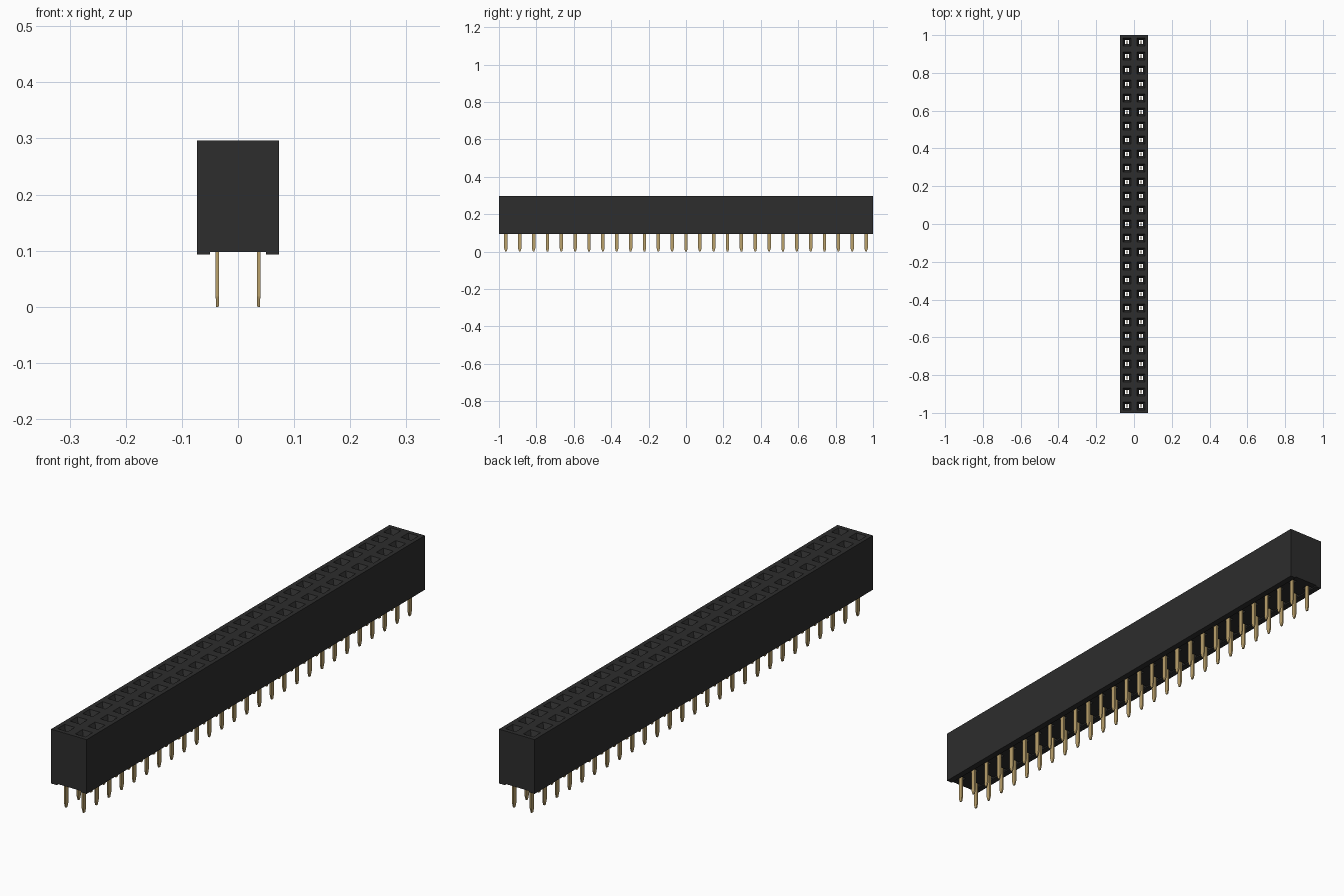
import bpy
import bmesh
from mathutils import Vector

cube = bpy.data.objects.get("Cube")
if cube:
    bpy.data.objects.remove(cube)

COUNT = 27
PITCH = 2 / COUNT
HALF_W = 0.0735
BASE, TOP, RAIL_Z = 0.098, 0.296, 0.093
ROWS = (-HALF_W / 2, HALF_W / 2)
COLUMNS = [-1 + PITCH * (i + 0.5) for i in range(COUNT)]


def material(name, color):
    mat = bpy.data.materials.new(name)
    mat.use_nodes = True
    mat.diffuse_color = color
    bsdf = mat.node_tree.nodes["Principled BSDF"]
    bsdf.inputs["Base Color"].default_value = color
    bsdf.inputs["Roughness"].default_value = 0.6
    return mat


black = material("black plastic", (0.026, 0.026, 0.026, 1))
gold = material("gold metal", (0.50, 0.36, 0.15, 1))


def rect(bm, x, y, z, hx, hy):
    return [bm.verts.new((x + sx * hx, y + sy * hy, z))
            for sx, sy in ((-1, -1), (1, -1), (1, 1), (-1, 1))]


def bridge(bm, lower, upper):
    for i in range(4):
        j = (i + 1) % 4
        bm.faces.new((lower[i], lower[j], upper[j], upper[i]))


def finish(bm, name, mat):
    bmesh.ops.remove_doubles(bm, verts=bm.verts, dist=0.0002)
    bmesh.ops.recalc_face_normals(bm, faces=bm.faces)
    mesh = bpy.data.meshes.new(name)
    bm.to_mesh(mesh)
    bm.free()
    mesh.materials.append(mat)
    obj = bpy.data.objects.new(name, mesh)
    bpy.context.collection.objects.link(obj)
    return obj


# Housing: one cell per contact, with a funnel-shaped socket and a shaft
bm = bmesh.new()
for x in ROWS:
    for y in COLUMNS:
        hx, hy = HALF_W / 2, PITCH / 2
        loops = [rect(bm, x, y, BASE, hx, hy),
                 rect(bm, x, y, BASE, 0.012, 0.014),
                 rect(bm, x, y, TOP - 0.018, 0.011, 0.011),
                 rect(bm, x, y, TOP, 0.021, 0.021),
                 rect(bm, x, y, TOP, hx, hy)]
        for lower, upper in zip(loops, loops[1:]):
            bridge(bm, lower, upper)
        # Outside walls only where the cell meets the edge of the housing
        for i in range(4):
            j = (i + 1) % 4
            a, b = loops[0][i], loops[0][j]
            mid = (a.co + b.co) / 2
            if abs(mid.x) > HALF_W - 0.001 or abs(mid.y) > 0.999:
                bm.faces.new((a, b, loops[-1][j], loops[-1][i]))
finish(bm, "housing", black)

# Standoff rails under both long edges
for side, name in ((-1, "right_rail"), (1, "left_rail")):
    bm = bmesh.new()
    inner = 0.05
    cx, hx = side * (HALF_W + inner) / 2, (HALF_W - inner) / 2
    low = rect(bm, cx, 0, RAIL_Z, hx, 1)
    high = rect(bm, cx, 0, BASE, hx, 1)
    bridge(bm, low, high)
    bm.faces.new(low)
    bm.faces.new(high)
    finish(bm, name, black)

# Flat contact pins with tapered tips and a narrower stem inside the housing
PIN_PROFILE = ((0, 0.0024, 0.004), (0.018, 0.003, 0.009),
               (0.14, 0.003, 0.009), (0.15, 0.003, 0.005),
               (0.22, 0.003, 0.005))
for x, name in zip(ROWS, ("right_pins", "left_pins")):
    bm = bmesh.new()
    for y in COLUMNS:
        loops = [rect(bm, x, y, z, hx, hy) for z, hx, hy in PIN_PROFILE]
        for lower, upper in zip(loops, loops[1:]):
            bridge(bm, lower, upper)
        bm.faces.new(loops[0])
        bm.faces.new(loops[-1])
    finish(bm, name, gold)
